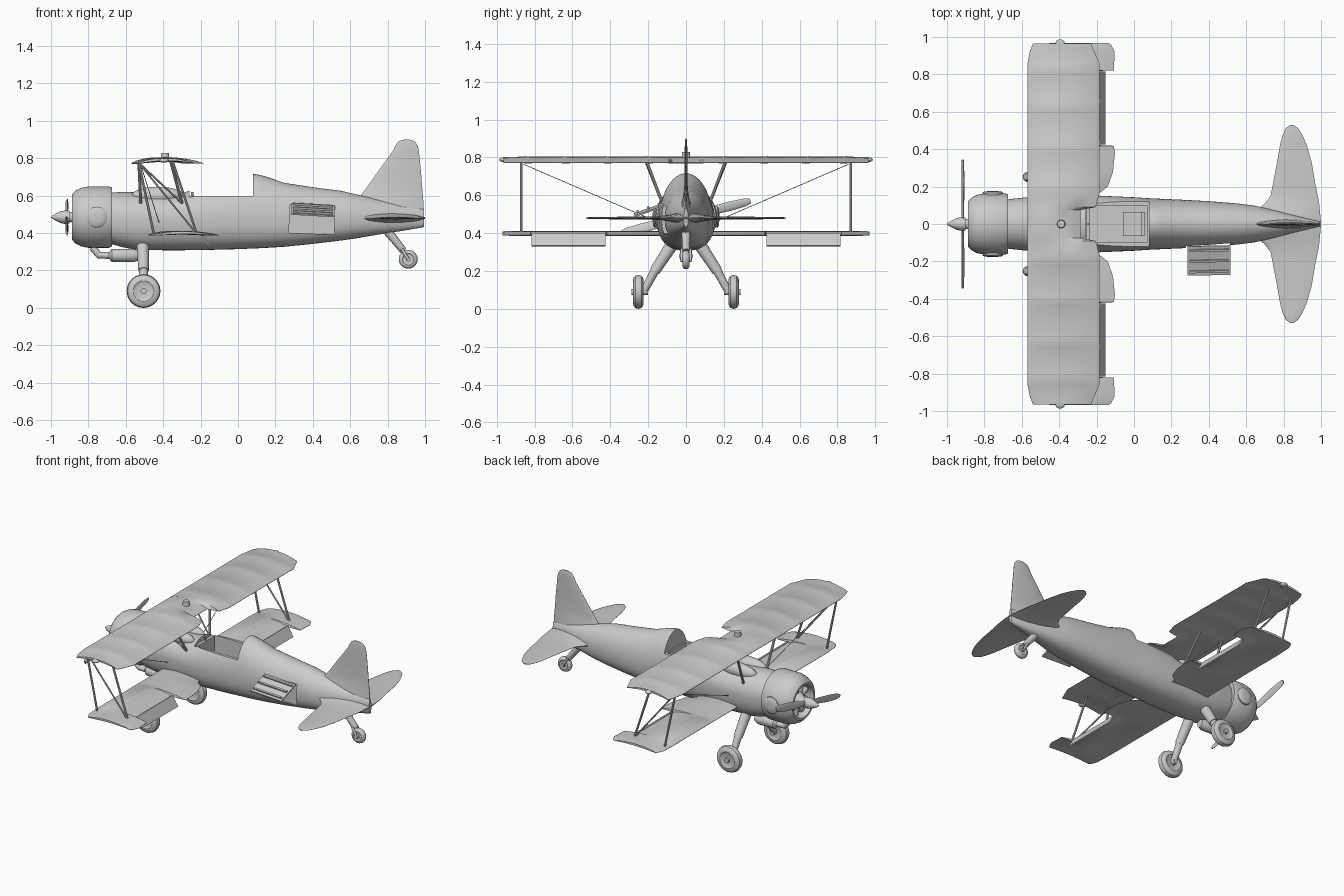
import bpy, bmesh, math
from mathutils import Vector, Matrix

if "Cube" in bpy.data.objects:
    bpy.data.objects.remove(bpy.data.objects["Cube"])

ZC = 0.485  # thrust line height


def make(name, bm):
    bmesh.ops.recalc_face_normals(bm, faces=bm.faces)
    me = bpy.data.meshes.new(name)
    bm.to_mesh(me)
    bm.free()
    ob = bpy.data.objects.new(name, me)
    bpy.context.collection.objects.link(ob)
    return ob


def loft(name, rings):
    bm = bmesh.new()
    vs = [[bm.verts.new(p) for p in r] for r in rings]
    n = len(rings[0])
    for a, b in zip(vs, vs[1:]):
        for i in range(n):
            bm.faces.new((a[i], a[(i + 1) % n], b[(i + 1) % n], b[i]))
    bm.faces.new(vs[0])
    bm.faces.new(vs[-1])
    return make(name, bm)


def frame(direction):
    return Vector(direction).to_track_quat('Z', 'Y').to_matrix()


def revolve(name, profile, centre, axis, n=40):
    """profile: (distance along axis, radius)"""
    m, c = frame(axis), Vector(centre)
    return loft(name, [[c + m @ Vector((r * math.cos(2 * math.pi * i / n), r * math.sin(2 * math.pi * i / n), d))
                        for i in range(n)] for d, r in profile])


def tube(name, p, q, r0, r1=None, n=12):
    d = Vector(q) - Vector(p)
    return revolve(name, [(0, r0), (d.length, r1 or r0)], p, d, n)


def box(name, centre, size, rot=None):
    bm = bmesh.new()
    m = Matrix.Translation(centre) @ (rot or Matrix()) @ Matrix.Diagonal((*size, 1))
    bmesh.ops.create_cube(bm, size=1, matrix=m)
    return make(name, bm)


def ellipsoid(name, centre, size):
    bm = bmesh.new()
    bmesh.ops.create_uvsphere(bm, u_segments=24, v_segments=14, radius=1,
                              matrix=Matrix.Translation(centre) @ Matrix.Diagonal((*size, 1)))
    return make(name, bm)


def foil(name, stations, off, camber=0, vertical=False):
    """stations: (span, leading x, trailing x, thickness)"""
    ts = [0, .02, .08, .2, .35, .5, .7, .88, 1]
    rings = []
    for s, le, te, th in stations:
        up, low = [], []
        for t in ts:
            h = th * (1.9 * math.sqrt(t) * (1 - t) ** .75 * .65 + .06)
            c = off + 4 * camber * t * (1 - t)
            x = le + (te - le) * t
            up.append((x, c + h / 1.5, s))
            low.append((x, c - h / 1.5, s))
        pts = up + low[::-1]
        rings.append([(x, h, s) if vertical else (x, s, h) for x, h, s in pts])
    return loft(name, rings)


def both(stations):
    return [(-s, *r) for s, *r in reversed(stations) if s > 0] + stations


# Fuselage: x, bottom, top, half width
body = [(-.69, .345, .615, .13), (-.62, .325, .62, .138), (-.55, .312, .618, .145), (-.4, .308, .612, .15),
        (-.3, .308, .612, .152), (-.2, .309, .65, .152), (0, .314, .70, .143), (.09, .318, .716, .137),
        (.14, .32, .705, .135), (.25, .327, .668, .13), (.4, .342, .645, .122), (.55, .36, .626, .11),
        (.64, .373, .605, .099), (.75, .392, .58, .075), (.88, .412, .55, .042), (.995, .432, .53, .012)]


def section(x, lo, hi, hw, n=48):
    out = []
    for i in range(n):
        a = 2 * math.pi * i / n
        c, s = math.cos(a), math.sin(a)
        e = 1 if s > 0 else .8
        out.append((x, hw * math.copysign(abs(c) ** e, c),
                    .48 + (hi - .48 if s > 0 else .48 - lo) * math.copysign(abs(s) ** e, s)))
    return out


fuselage = loft("fuselage", [section(*b) for b in body])
cutters = [box("rim_cutter", (-.09, 0, .7), (.34, .5, .206)),
           box("well_cutter", (-.095, 0, .57), (.33, .2, .3)),
           box("hatch_cutter", (.395, -.15, .472), (.24, .12, .15), Matrix.Rotation(.04, 4, 'Y'))]
bpy.context.view_layer.objects.active = fuselage
for c in cutters:
    c.hide_render = True
    m = fuselage.modifiers.new("cut", 'BOOLEAN')
    m.operation, m.object, m.solver = 'DIFFERENCE', c, 'EXACT'
    bpy.ops.object.modifier_apply(modifier=m.name)
    bpy.data.objects.remove(c)

# Cockpit fittings and nose fairings
box("instrument_panel", (-.245, 0, .55), (.02, .17, .1))
box("seat", (0, 0, .45), (.12, .13, .03))
box("seat_back", (.05, 0, .51), (.02, .13, .12))
tube("gun_sight", (-.245, 0, .59), (-.245, 0, .62), .006)
for s in (-1, 1):
    ellipsoid("gun_fairing", (-.43, s * .055, .6), (.14, .045, .048))

# Cowling, engine and propeller
nose = (0, 0, ZC)
revolve("cowling", [(-.68, .12), (-.675, .158), (-.69, .164), (-.8, .164), (-.84, .156), (-.87, .14), (-.887, .122),
                    (-.887, .108), (-.87, .104), (-.8, .104)], nose, (1, 0, 0), 48)
revolve("crankcase", [(-.79, .06), (-.85, .052), (-.88, .03), (-.92, .02)], nose, (1, 0, 0))
for i in range(9):
    a = 2 * math.pi * i / 9
    d = Vector((0, math.cos(a), math.sin(a)))
    o = Vector((-.83, 0, ZC))
    tube("engine_cylinder", o + d * .04, o + d * .12, .022)
revolve("spinner", [(-.9, .034), (-.925, .036), (-.95, .031), (-.975, .018), (-.993, .008), (-1, .002)],
        nose, (1, 0, 0), 24)
for s in (-1, 1):
    rings = []
    for r, w in ((.0, .012), (.05, .014), (.12, .022), (.24, .025), (.32, .021), (.352, .012)):
        ring = []
        for i in range(12):
            a = 2 * math.pi * i / 12
            u, v = w * math.cos(a), .006 * math.sin(a)
            p = Vector((-.915 + v + s * u * .2, s * r, u))
            ring.append(Matrix.Rotation(math.radians(14), 3, 'X') @ p + Vector(nose))
        rings.append(ring)
    loft("propeller_blade", rings)
    revolve("cowling_blister", [(0, .056), (.016, .056), (.024, .046), (.026, .018)],
            (-.755, s * .15, ZC), (0, s, 0), 28)

# Exhaust under the nose
tube("exhaust_pipe", (-.78, 0, .325), (-.74, 0, .278), .018)
tube("exhaust_elbow", (-.75, 0, .283), (-.66, 0, .278), .018)
revolve("exhaust_muffler", [(-.69, .018), (-.675, .034), (-.56, .036), (-.53, .025)], (0, 0, .28), (1, 0, 0), 20)

# Upper wing with raised rib steps and a cockpit cutout
upper = [(0, -.57, -.285, .028), (.075, -.57, -.285, .028), (.09, -.57, -.205, .028)]
for y in (.21, .43, .65, .85):
    upper += [(y - .05, -.57, -.185, .026), (y, -.57, -.183, .033), (y + .006, -.57, -.183, .026)]
upper += [(.93, -.555, -.215, .024), (.965, -.54, -.23, .018)]
foil("upper_wing", both(upper), .772, .022)
tube("wing_top_cap", (-.39, 0, .79), (-.39, 0, .828), .024, .02, 20)

# Lower wing with open flap bays
lower = [(0, -.48, -.19, .026), (.16, -.48, -.19, .026), (.2, -.48, -.14, .026), (.28, -.48, -.112, .026),
         (.38, -.48, -.102, .026), (.418, -.48, -.108, .026), (.422, -.48, -.195, .026), (.818, -.48, -.195, .026),
         (.822, -.48, -.108, .026), (.92, -.475, -.103, .024), (.955, -.46, -.12, .022), (.968, -.45, -.135, .018)]
foil("lower_wing", both(lower), .389, .013)

# Struts, wires, flaps and tip lamps on each side
for s in (-1, 1):
    def bar(name, p, q, r):
        tube(name, (p[0], s * p[1], p[2]), (q[0], s * q[1], q[2]), r, n=10)
    bar("front_wing_strut", (-.53, .87, .775), (-.45, .87, .395), .007)
    bar("rear_wing_strut", (-.35, .87, .785), (-.22, .87, .395), .007)
    bar("diagonal_wing_strut", (-.53, .87, .775), (-.22, .87, .395), .005)
    bar("front_cabane_strut", (-.53, .21, .775), (-.52, .125, .56), .008)
    bar("rear_cabane_strut", (-.36, .21, .785), (-.3, .125, .56), .008)
    bar("cross_cabane_strut", (-.53, .21, .775), (-.3, .125, .56), .005)
    bar("bracing_wire", (-.52, .86, .765), (-.42, .13, .45), .002)
    box("flap", (-.177, s * .62, .366), (.008, .39, .078), Matrix.Rotation(math.radians(-32), 4, 'Y'))
    ellipsoid("tip_lamp", (-.395, s * .965, .788), (.025, .022, .012))

# Main undercarriage
tyre = [(-.022, .018), (-.022, .045), (-.028, .055), (-.026, .072), (-.016, .085), (0, .09),
        (.016, .085), (.026, .072), (.028, .055), (.022, .045), (.022, .018)]
for s in (-1, 1):
    tube("upper_gear_leg", (-.51, s * .06, .36), (-.505, s * .165, .2), .034, .028, 20)
    tube("lower_gear_leg", (-.505, s * .16, .21), (-.505, s * .222, .095), .024, .02, 20)
    tube("axle", (-.505, s * .2, .09), (-.505, s * .288, .09), .016)
    revolve("main_wheel", tyre, (-.505, s * .252, .09), (0, s, 0), 36)

# Tail surfaces and tail wheel
foil("tailplane", both([(0, .58, 1, .09), (.06, .64, .995, .06), (.11, .70, .99, .034), (.15, .73, .983, .024),
                        (.2, .74, .972, .02), (.33, .765, .95, .018), (.42, .78, .925, .016),
                        (.47, .793, .903, .014), (.51, .81, .88, .012), (.528, .832, .855, .008)]), .48)
foil("fin", [(.48, .54, .995, .09), (.56, .62, .992, .06), (.6, .655, .988, .036), (.64, .685, .985, .024),
             (.72, .742, .979, .02), (.84, .829, .967, .018), (.87, .843, .96, .016),
             (.89, .858, .945, .012), (.899, .885, .92, .008)], 0, 0, True)
tube("tail_leg", (.8, 0, .41), (.885, 0, .305), .024, .019, 16)
for s in (-1, 1):
    tube("tail_fork", (.875, s * .022, .315), (.91, s * .025, .26), .008)
tube("tail_axle", (.91, -.03, .26), (.91, .03, .26), .012)
revolve("tail_wheel", [(d * .65, r * .56) for d, r in tyre], (.91, 0, .26), (0, 1, 0), 28)

# Open hatch door with stiffeners
tilt = Matrix.Rotation(math.radians(19), 4, 'X') @ Matrix.Rotation(.06, 4, 'Y')
box("hatch_door", (.4, -.195, .522), (.23, .165, .008), tilt)
for k in (-.06, 0, .06):
    box("door_stiffener", Vector((.4, -.195, .522)) + tilt @ Vector((0, k, .008)), (.21, .012, .012), tilt)

bpy.ops.object.select_all(action='SELECT')
bpy.context.view_layer.objects.active = fuselage
bpy.ops.object.shade_smooth_by_angle(angle=math.radians(35))
